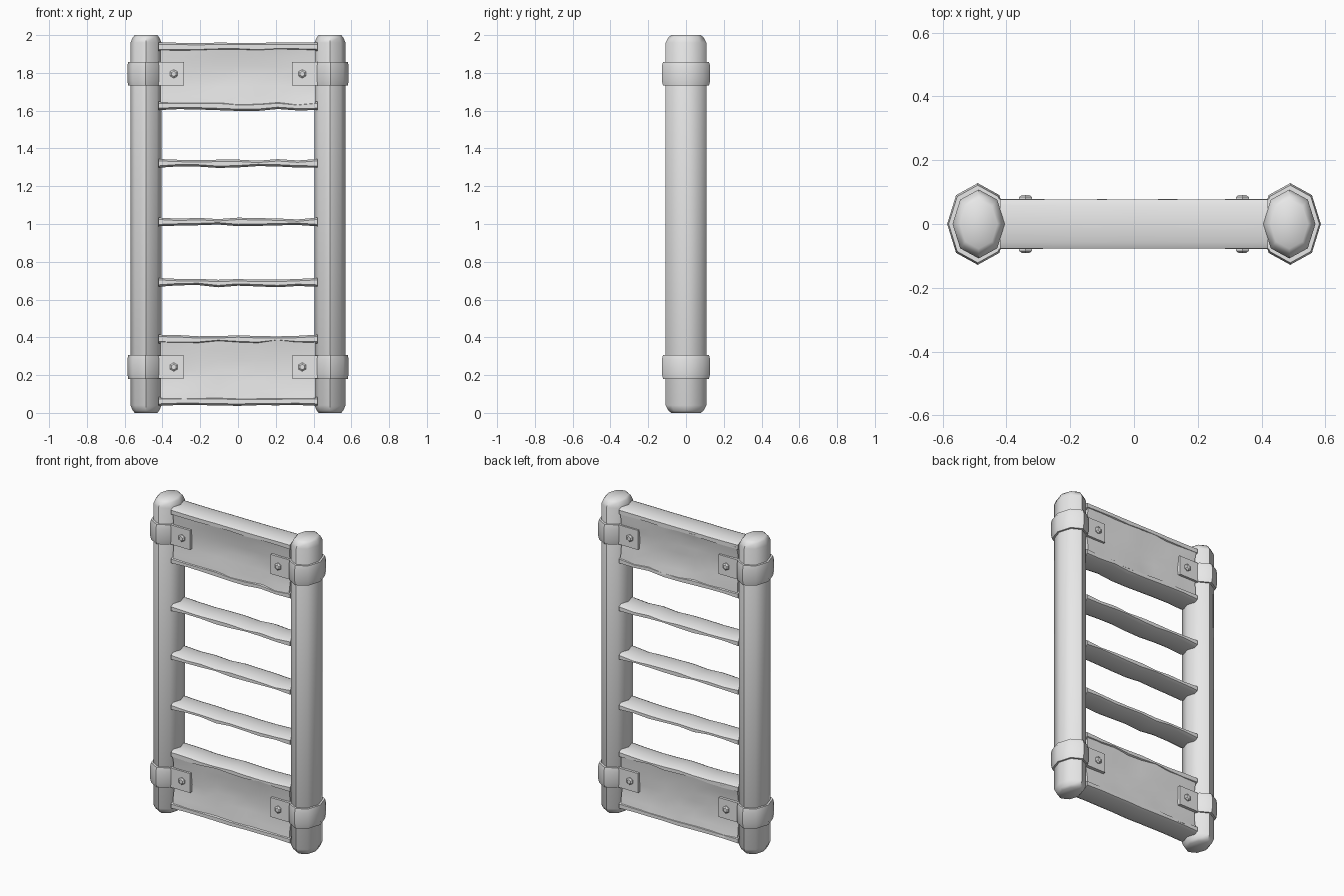
import bpy, bmesh, math, random
from mathutils import Vector

random.seed(4)
cube = bpy.data.objects.get("Cube")
if cube:
    bpy.data.objects.remove(cube, do_unlink=True)

wood = bpy.data.materials.new("plain grey")
wood.use_nodes = True
wood.diffuse_color = (0.8, 0.8, 0.8, 1)
wood.node_tree.nodes["Principled BSDF"].inputs["Base Color"].default_value = (0.8, 0.8, 0.8, 1)


def loft(name, rings, angle=50):
    """Skin a closed solid through a list of matching rings."""
    bm = bmesh.new()
    loops = [[bm.verts.new(p) for p in ring] for ring in rings]
    n = len(loops[0])
    for a, b in zip(loops, loops[1:]):
        for i in range(n):
            j = (i + 1) % n
            bm.faces.new((a[i], a[j], b[j], b[i]))
    bm.faces.new(loops[0])
    bm.faces.new(loops[-1])
    bmesh.ops.recalc_face_normals(bm, faces=bm.faces)
    mesh = bpy.data.meshes.new(name)
    bm.to_mesh(mesh)
    bm.free()
    mesh.materials.append(wood)
    obj = bpy.data.objects.new(name, mesh)
    bpy.context.collection.objects.link(obj)
    bpy.ops.object.select_all(action='DESELECT')
    obj.select_set(True)
    bpy.context.view_layer.objects.active = obj
    bpy.ops.object.shade_smooth_by_angle(angle=math.radians(angle))
    return obj


def column(name, x, rx, ry, profile):
    """Eight-sided upright; profile holds (height, scale) pairs."""
    turns = [math.tau * i / 8 for i in range(8)]
    return loft(name, [[(x + rx * s * math.cos(t), ry * s * math.sin(t), z)
                        for t in turns] for z, s in profile])


def box(name, lo, hi):
    return loft(name, [[(lo[0], lo[1], z), (hi[0], lo[1], z),
                        (hi[0], hi[1], z), (lo[0], hi[1], z)]
                       for z in (lo[2], hi[2])], 30)


stations = [-0.42 + 0.84 * i / 8 for i in range(9)]


# Slightly worn slats with softened edges
def slat(name, z, wear):
    rings = []
    for i, x in enumerate(stations):
        inner = 0 < i < 8
        top = z + 0.024 - (random.uniform(0, wear) if inner else 0)
        low = z - 0.022 - (random.uniform(-wear, wear / 2) if inner else 0)
        w, c, d = 0.077, 0.02, 0.01
        rings.append([(x, -w, low + d), (x, -w + c, low), (x, w - c, low),
                      (x, w, low + d), (x, w, top - d), (x, w - c, top),
                      (x, -w + c, top), (x, -w, top - d)])
    loft(name, rings)


levels = [0.06, 0.39, 0.69, 1.01, 1.32, 1.625, 1.937]
for k, z in enumerate(levels):
    slat("rung_%d" % (k + 1), z, 0.004 if k in (0, 6) else 0.01)


# Gently dished, uneven boards filling the end bays
def board(name, low, high):
    rows = 6
    rings = []
    for x in stations:
        front, back = [], []
        for r in range(rows + 1):
            f = r / rows
            z = low + (high - low) * f
            depth = 0.073 - 0.016 * math.sin(math.pi * f)
            front.append((x * 0.98, -depth + random.uniform(-0.004, 0.004), z))
            back.append((x * 0.98, depth + random.uniform(-0.004, 0.006), z))
        rings.append(front + back[::-1])
    loft(name, rings)


board("lower_board", levels[0], levels[1])
board("upper_board", levels[5], levels[6])

# Posts, collars, bolted tabs
for side, label in ((-1, "right"), (1, "left")):
    column(label + "_post", side * 0.487, 0.082, 0.108,
           [(0, 0.72), (0.012, 0.86), (0.04, 1), (1.96, 1), (1.988, 0.86), (2, 0.72)])
    for z, place in ((0.243, "lower"), (1.795, "upper")):
        part = place + "_" + label
        column(part + "_collar", side * 0.49, 0.096, 0.128,
               [(z - 0.063, 0.95), (z - 0.035, 1), (z + 0.04, 1), (z + 0.063, 0.95)])
        xs = sorted((side * 0.285, side * 0.45))
        box(part + "_tab", (xs[0], -0.078, z - 0.062), (xs[1], 0.078, z + 0.062))
        for face, where in ((-1, "front"), (1, "back")):
            turns = [math.tau * i / 6 + math.pi / 6 for i in range(6)]
            loft(part + "_" + where + "_bolt",
                 [[Vector((side * 0.34 + r * math.cos(t), face * y, z + r * math.sin(t)))
                   for t in turns]
                  for y, r in ((0.07, 0.023), (0.084, 0.023), (0.091, 0.014))], 30)
